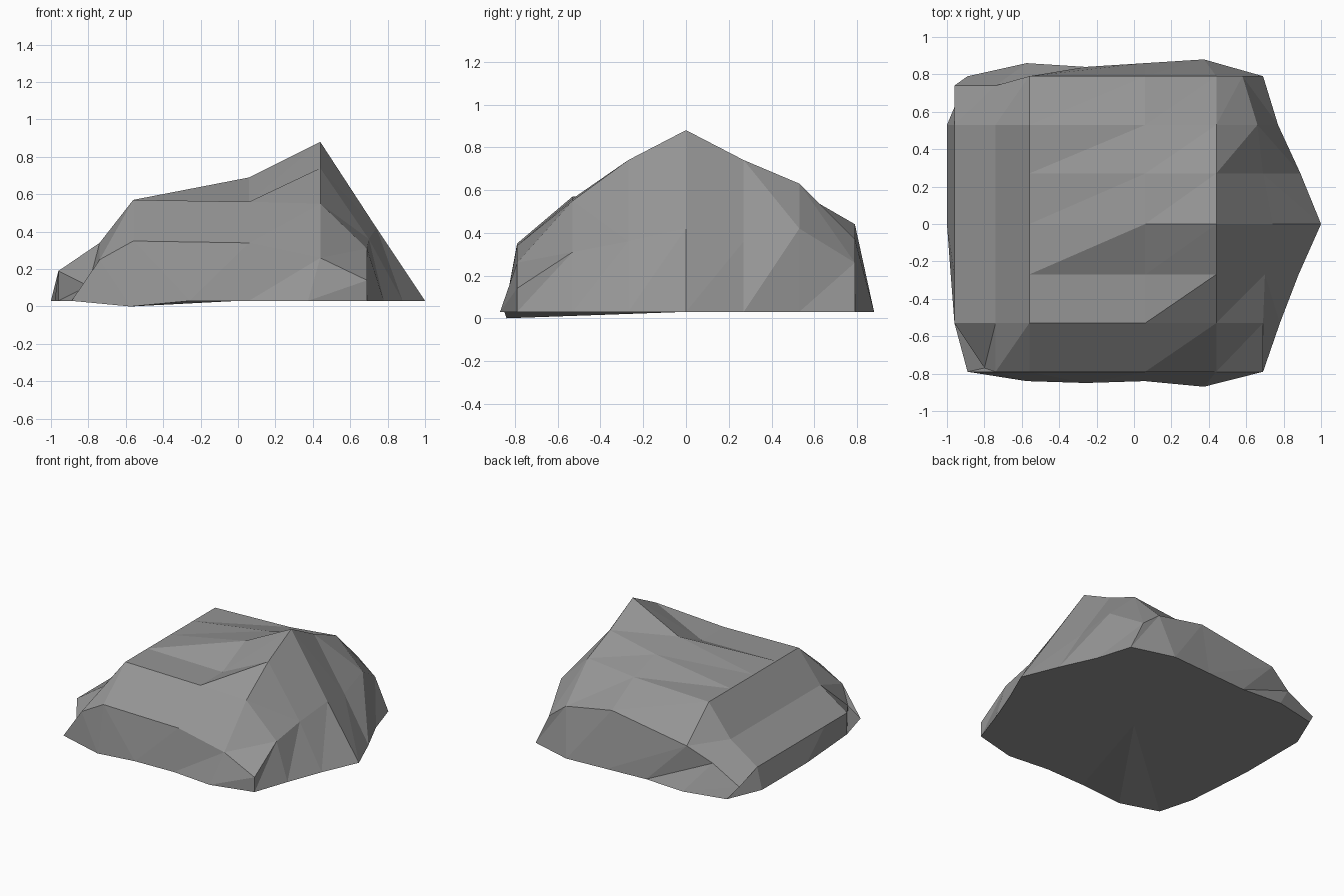
import bpy
import bmesh

default_cube = bpy.data.objects.get("Cube")
if default_cube:
    bpy.data.objects.remove(default_cube, do_unlink=True)


def flat_material(name, value):
    material = bpy.data.materials.new(name)
    material.use_nodes = True
    colour = (value, value, value, 1)
    material.diffuse_color = colour
    material.node_tree.nodes["Principled BSDF"].inputs["Base Color"].default_value = colour
    return material


GROUND = 0.03
columns = [-.96, -.74, -.56, .06, .44, .69]
rows = [-.79, -.53, -.27, 0, .27, .53, .79]

# Crag heights, one line per row from front to back
heights = [
    [.11, .25, .35, .34, .26, .14],
    [.19, .34, .57, .56, .55, .31],
    [.19, .34, .57, .56, .74, .36],
    [.19, .34, .57, .69, .88, .42],
    [.19, .34, .57, .66, .74, .36],
    [.19, .34, .57, .59, .63, .42],
    [.12, .24, .34, .44, .37, .26],
]
right_shoulder = [.69, .69, .7, .74, .69, .66, .58]

# Foot outline, side by side
foot_left = [-.89, -.96, -.98, -1, -1, -1, -.89]
foot_right = [.69, .78, .88, 1, .89, .77, .69]
foot_front = [-.79, -.84, -.85, -.84, -.87, -.79]
foot_back = [.79, .86, .84, .86, .88, .79]

last_col = len(columns) - 1
last_row = len(rows) - 1


def crag_point(col, row):
    x = right_shoulder[row] if col == last_col else columns[col]
    y = rows[row]
    if col == 0 and row == 0:
        x, y = -.8, -.77
    elif col < 2 and row == last_row:
        y -= .05
    return x, y, heights[row][col]


def foot_point(col, row):
    along = col / last_col
    x = foot_left[row] * (1 - along) + foot_right[row] * along
    if row == 0:
        y = foot_front[col]
    elif row == last_row:
        y = foot_back[col]
    else:
        y = rows[row]
    # One low spot under the front edge
    z = 0 if (col, row) == (1, 0) else GROUND
    return x, y, z


def split_quad(bm, a, b, c, d):
    bm.faces.new((a, b, c))
    bm.faces.new((a, c, d))


bm = bmesh.new()

# Faceted top
top = {(c, r): bm.verts.new(crag_point(c, r))
       for r in range(last_row + 1) for c in range(last_col + 1)}
for c in range(last_col):
    for r in range(last_row):
        split_quad(bm, top[c, r], top[c + 1, r], top[c + 1, r + 1], top[c, r + 1])

# Sloping skirt down to the foot, walked anticlockwise
loop = [(c, 0) for c in range(last_col)]
loop += [(last_col, r) for r in range(last_row)]
loop += [(c, last_row) for c in range(last_col, 0, -1)]
loop += [(0, r) for r in range(last_row, 0, -1)]
foot = [bm.verts.new(foot_point(c, r)) for c, r in loop]
for i, key in enumerate(loop):
    j = (i + 1) % len(loop)
    split_quad(bm, foot[i], foot[j], top[loop[j]], top[key])

# Underside fan
centre = bm.verts.new((0, 0, GROUND))
for i, vert in enumerate(foot):
    bm.faces.new((centre, foot[(i + 1) % len(foot)], vert))

bmesh.ops.recalc_face_normals(bm, faces=bm.faces)
mesh = bpy.data.meshes.new("rock")
bm.to_mesh(mesh)
bm.free()
mesh.materials.append(flat_material("stone grey", .3))
rock = bpy.data.objects.new("rock", mesh)
bpy.context.collection.objects.link(rock)
